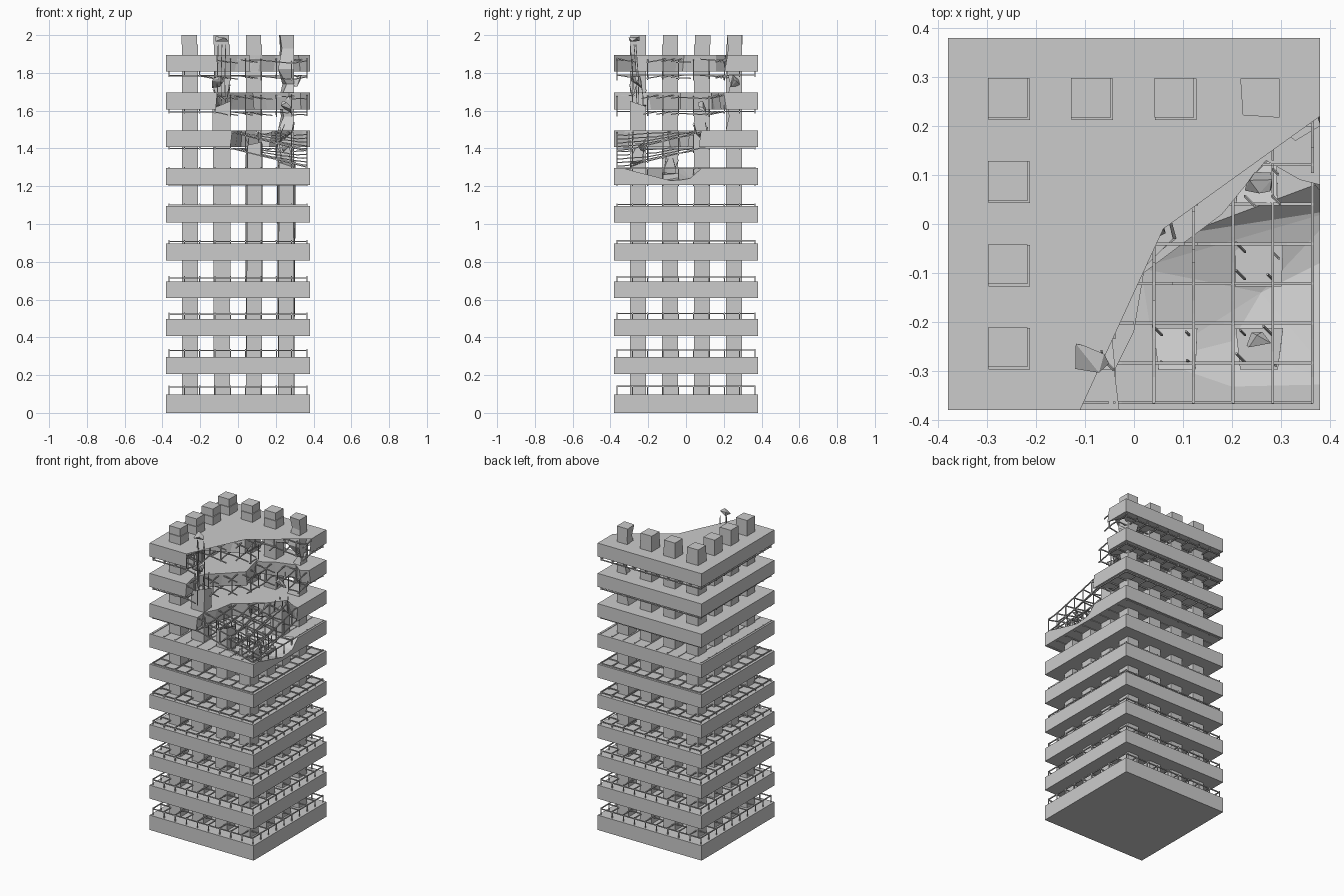
import bpy, bmesh, random
from mathutils import Vector
from mathutils.geometry import intersect_point_line

if "Cube" in bpy.data.objects:
    bpy.data.objects.remove(bpy.data.objects["Cube"])

random.seed(4)
H = 0.38           # half width of the floor slabs
C = 0.0425         # half width of the columns
GRID = [-0.365 + i * 0.0811 for i in range(10)]


def finish(bm, name):
    bmesh.ops.recalc_face_normals(bm, faces=bm.faces[:])
    me = bpy.data.meshes.new(name)
    bm.to_mesh(me)
    bm.free()
    ob = bpy.data.objects.new(name, me)
    bpy.context.collection.objects.link(ob)
    return ob


def prism(bm, low, high):
    """Closed solid between two matching rings of points."""
    a = [bm.verts.new(p) for p in low]
    b = [bm.verts.new(p) for p in high]
    n = len(a)
    bm.faces.new(a[::-1])
    bm.faces.new(b)
    for i in range(n):
        bm.faces.new((a[i], a[(i + 1) % n], b[(i + 1) % n], b[i]))


def ring(x, y, h, z):
    return [(x - h, y - h, z), (x + h, y - h, z), (x + h, y + h, z), (x - h, y + h, z)]


def bar(bm, pts, r=0.003):
    """Square steel bar following a path."""
    pts = [Vector(p) for p in pts]
    d = (pts[-1] - pts[0]).normalized()
    u = d.cross(Vector((0, 0, 1)) if abs(d.z) < 0.7 else Vector((1, 0, 0))).normalized()
    v = d.cross(u)
    rings = [[bm.verts.new(p + u * a * r + v * b * r)
              for a, b in ((-1, -1), (1, -1), (1, 1), (-1, 1))] for p in pts]
    for s, t in zip(rings, rings[1:]):
        for i in range(4):
            bm.faces.new((s[i], s[(i + 1) % 4], t[(i + 1) % 4], t[i]))
    bm.faces.new(rings[0][::-1])
    bm.faces.new(rings[-1])


def outside(x, y, poly):
    """Distance beyond an outline, 0 when inside it."""
    inside, best, p = False, 9.0, Vector((x, y, 0))
    for (x1, y1), (x2, y2) in zip(poly, poly[1:] + poly[:1]):
        if (y1 > y) != (y2 > y) and x < (x2 - x1) * (y - y1) / (y2 - y1) + x1:
            inside = not inside
        a, b = Vector((x1, y1, 0)), Vector((x2, y2, 0))
        t = min(1, max(0, intersect_point_line(p, a, b)[1]))
        best = min(best, (a.lerp(b, t) - p).length)
    return 0.0 if inside else best


# broken edges of the upper three floors, from front face round to right face
BREAK = {
    7: [(-.03, -.38), (-.04, -.3), (0, -.22), (.02, -.1), (.1, -.04), (.05, .11),
        (.18, .08), (.18, .02), (.27, .13), (.34, .09), (.38, .08)],
    8: [(-.11, -.38), (-.13, -.28), (-.1, -.2), (-.02, -.13), (.08, -.03), (.04, .14),
        (.07, .135), (.14, .18), (.27, .22), (.33, .17), (.38, .2)],
    9: [(-.11, -.38), (-.2, -.27), (-.2, -.2), (-.15, -.13), (0, -.04), (.06, -.01),
        (.01, .16), (-.04, .205), (.12, .21), (.2, .25), (.29, .28), (.32, .31),
        (.36, .24), (.38, .22)],
}
SQUARE = [(-H, -H), (H, -H), (H, H), (-H, H)]

# floor slabs
slabs, outlines = [], []
for k in range(10):
    z0, z1 = (0, 0.098) if k == 0 else (0.2 * k + 0.007, 0.2 * k + 0.096)
    top = BREAK[k] + [(H, H), (-H, H), (-H, -H)] if k in BREAK else SQUARE
    low = []
    for x, y in top:
        dx = random.uniform(-.02, .02) if abs(x) < H else 0
        dy = random.uniform(-.02, .02) if abs(y) < H else 0
        low.append((x + dx, y + dy, z0))
    bm = bmesh.new()
    prism(bm, low, [(x, y, z1) for x, y in top])
    bmesh.ops.triangulate(bm, faces=[f for f in bm.faces if len(f.verts) > 4])
    slabs.append(finish(bm, f"floor_slab_{k + 1}"))
    outlines.append(top)

# crater gouged into the seventh floor
bm = bmesh.new()
rim = [(.01, -.09), (.1, -.02), (.42, .1), (.42, -.33), (.2, -.335), (.04, -.28)]
pts = [(x, y, z) for x, y in rim for z in (1.297, 1.36)]
pts += [(.42, .03, 1.235), (.42, -.06, 1.228), (.26, -.14, 1.235), (.2, -.24, 1.26)]
for p in pts:
    bm.verts.new(p)
bmesh.ops.convex_hull(bm, input=bm.verts[:])
cutter = finish(bm, "crater_cutter")
cutter.hide_render = True
cutter.hide_set(True)
mod = slabs[6].modifiers.new("crater", 'BOOLEAN')
mod.operation, mod.object, mod.solver = 'DIFFERENCE', cutter, 'EXACT'

# columns around the perimeter, some snapped off
P = [-.255, -.085, .085, .255]
SNAP = {(1, 0): 1.64, (2, 0): 1.39, (3, 0): 1.34, (3, 1): 1.27, (3, 2): 1.45}
for i, x in enumerate(P):
    for j, y in enumerate(P):
        if 0 < i < 3 and 0 < j < 3:
            continue
        bm = bmesh.new()
        h = SNAP.get((i, j))
        if h:
            tip = [(px + random.uniform(-.008, .008), py, h + random.uniform(-.05, .05))
                   for px, py, _ in ring(x, y, C, 0)]
            prism(bm, ring(x, y, C, .05), tip)
            for px, py, _ in ring(x, y, .028, 0):      # exposed column steel
                bend = random.uniform(-.02, .02)
                bar(bm, [(px, py, h - .1), (px, py, h + .03),
                         (px + bend, py - bend, h + random.uniform(.06, .1))], .002)
        elif (i, j) == (3, 3):                          # badly chipped back corner column
            levels = [(.05, 0), (1.5, 0), (1.57, .03), (1.66, .01), (1.74, .045),
                      (1.82, 0), (1.93, .02), (2.0, .01)]
            for (za, a), (zb, b) in zip(levels, levels[1:]):
                cut = lambda z, d: [(x - C + d, y - C + d, z), (x + C, y - C + d / 2, z),
                                    (x + C, y + C, z), (x - C + d / 2, y + C, z)]
                prism(bm, cut(za, a), cut(zb, b))
        else:
            prism(bm, ring(x, y, C, .05), ring(x, y, C, 1.95))
            prism(bm, ring(x - .003, y + .003, C - .002, 1.95),
                  ring(x - .003, y + .003, C - .002, 2.0))
        finish(bm, f"column_{i + 1}_{j + 1}")

# loose fragments still hanging on the steel
for n, (x, y, z, s) in enumerate([(-.085, -.275, 1.955, .04), (-.1, -.26, 1.75, .04),
                                  (.255, .09, 1.62, .035), (.26, -.24, 1.4, .03),
                                  (.3, .26, 1.76, .04)]):
    bm = bmesh.new()
    for _ in range(9):
        bm.verts.new((x + random.uniform(-s, s), y + random.uniform(-s, s) * .8,
                      z + random.uniform(-s, s)))
    res = bmesh.ops.convex_hull(bm, input=bm.verts[:])
    loose = [v for v in bm.verts if not v.link_faces]
    bmesh.ops.delete(bm, geom=loose, context='VERTS')
    finish(bm, f"fragment_{n + 1}")
bm = bmesh.new()
for dx, dy in ((-.02, 0), (.02, .01), (0, -.02)):
    bar(bm, [(-.085 + dx, -.265 + dy, 1.6), (-.09 + dx, -.26 + dy, 1.75),
             (-.085 + dx, -.275 + dy, 1.95)], .002)
finish(bm, "hanging_steel")

# reinforcing cages: two layers of crossed bars tied by short posts
for k in range(10):
    bm = bmesh.new()
    base = 0.052 + 0.1925 * k
    poly = outlines[k]
    reach = 1.0 if k == 7 else 0.075

    def place(x, y, z):
        d = outside(x, y, poly) if k in BREAK else 0
        return (x, y, z - 0.25 * d) if d < reach else None

    def lay(points):
        run = []
        for p in points + [None]:
            if p:
                run.append(p)
                continue
            if len(run) > 1:
                bar(bm, run)
            run = []

    steps = 28 if k in BREAK else 1
    line = [GRID[0] + (GRID[-1] - GRID[0]) * i / steps for i in range(steps + 1)]
    for z in (base, base + 0.085):
        for g in GRID:
            lay([place(t, g, z) for t in line])
            lay([place(g, t, z + .004) for t in line])
    for x in GRID:
        for y in GRID:
            p = place(x, y, base - .006)
            if p and (k in BREAK or max(abs(x), abs(y)) > .36 or k == 6):
                bar(bm, [p, (p[0], p[1], p[2] + .1)], .0025)
    finish(bm, f"steel_cage_{k + 1}")
